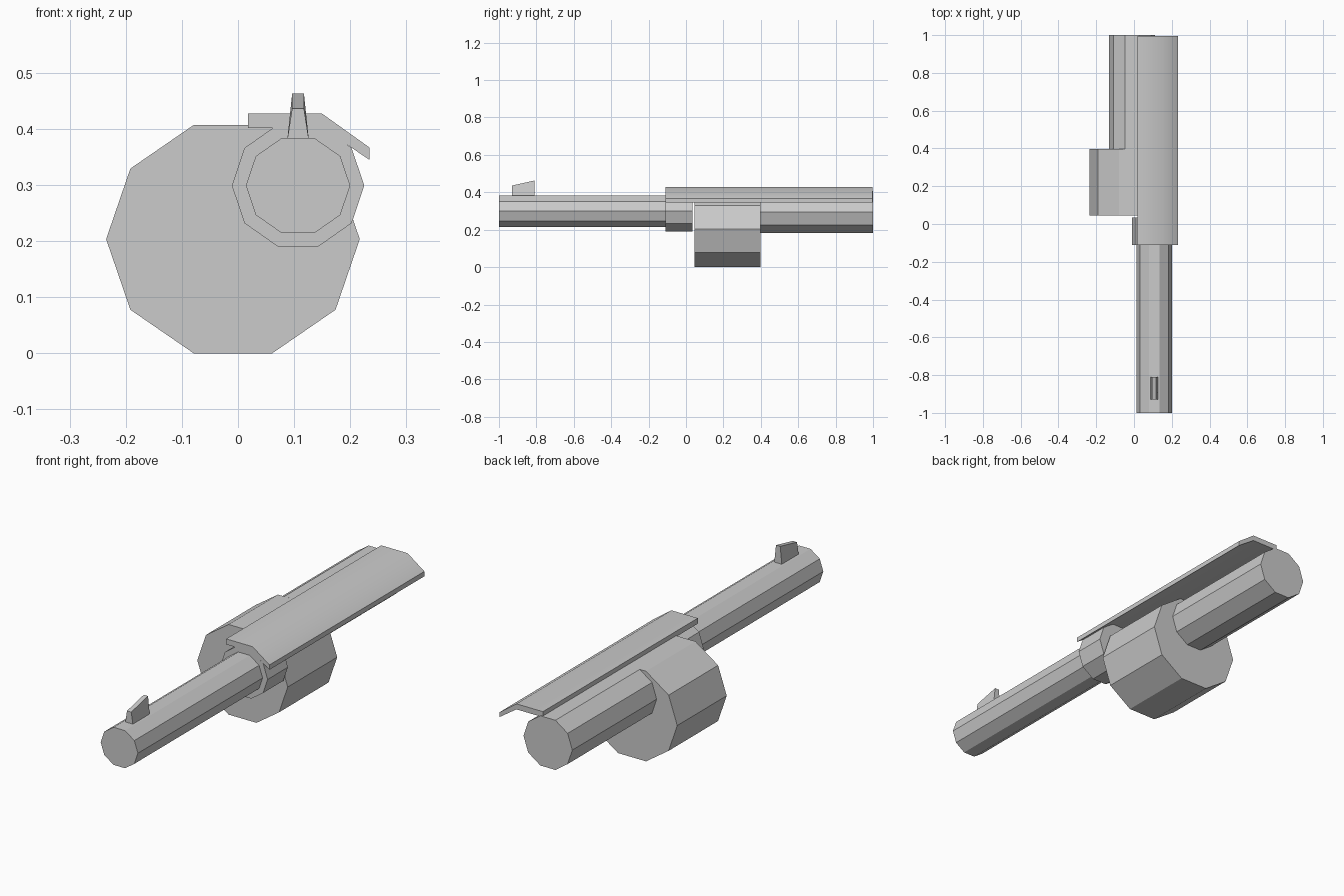
import bpy
import math

if "Cube" in bpy.data.objects:
    bpy.data.objects.remove(bpy.data.objects["Cube"])


def extrude_y(name, profile, y0, y1):
    """Solid made by extruding an (x, z) outline along y."""
    n = len(profile)
    verts = [(x, y, z) for y in (y0, y1) for x, z in profile]
    faces = [tuple(range(n)), tuple(range(2 * n - 1, n - 1, -1))]
    faces += [(i, i + n, (i + 1) % n + n, (i + 1) % n) for i in range(n)]
    return make(name, verts, faces)


def make(name, verts, faces):
    mesh = bpy.data.meshes.new(name)
    mesh.from_pydata(verts, [], faces)
    mesh.update()
    obj = bpy.data.objects.new(name, mesh)
    bpy.context.collection.objects.link(obj)
    return obj


def decagon(cx, cz, rx, rz):
    return [(cx + rx * math.cos(math.tau * i / 10),
             cz + rz * math.sin(math.tau * i / 10)) for i in range(10)]


# Ten-sided tubes along the length
extrude_y("barrel", decagon(0.107, 0.299, 0.093, 0.0893), -1.0, -0.11)
extrude_y("barrel_collar", decagon(0.107, 0.299, 0.118, 0.114), -0.11, 0.035)
extrude_y("drum", decagon(-0.009, 0.2035, 0.226, 0.214), 0.045, 0.398)
extrude_y("rear_tube", decagon(-0.01, 0.295, 0.122, 0.118), 0.398, 1.0)

# Bent cover plate over the top
plate = extrude_y("cover_plate", [(0.018, 0.402), (0.15, 0.402), (0.234, 0.345),
                                  (0.234, 0.367), (0.15, 0.427), (0.018, 0.427)],
                  -0.11, 0.996)
bpy.ops.object.select_all(action='DESELECT')
plate.select_set(True)
bpy.context.view_layer.objects.active = plate
bpy.ops.object.shade_smooth_by_angle(angle=math.radians(40))

# Tapered front sight with sloping top
c = 0.107
verts = []
for y, top in ((-0.93, 0.436), (-0.81, 0.463)):
    verts += [(c - 0.019, y, 0.382), (c + 0.019, y, 0.382),
              (c + 0.0105, y, top), (c - 0.0105, y, top)]
make("front_sight", verts, [(0, 1, 2, 3), (7, 6, 5, 4), (0, 4, 5, 1),
                            (1, 5, 6, 2), (2, 6, 7, 3), (3, 7, 4, 0)])
